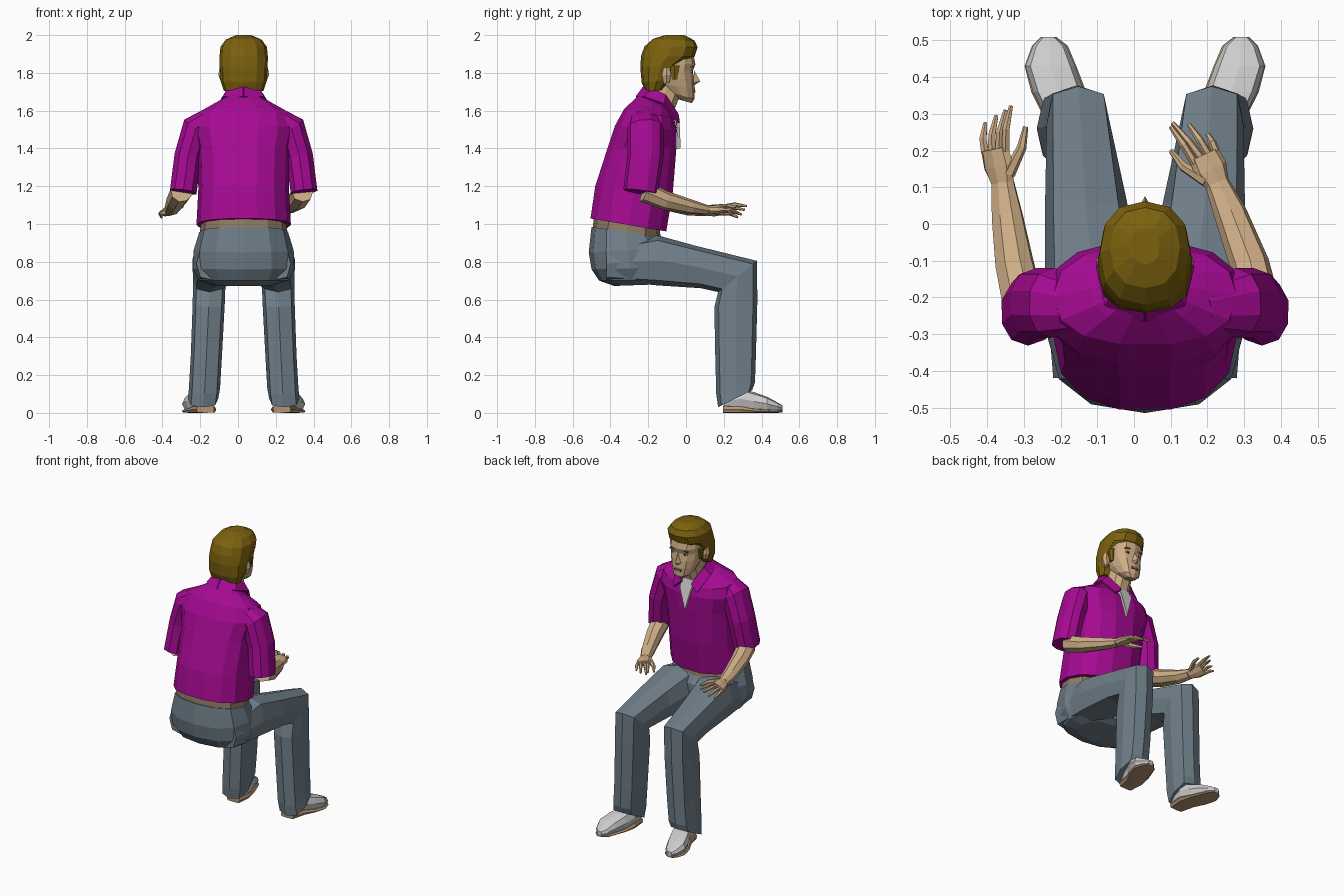
import bpy, bmesh, math
from mathutils import Vector as V

CX = 0.03  # body centre line


def material(name, rgb):
    m = bpy.data.materials.new(name)
    m.diffuse_color = (*rgb, 1)
    return m


SHIRT = material("shirt_purple", (0.38, 0.003, 0.29))
SKIN = material("skin_tan", (0.62, 0.42, 0.24))
HAIR = material("hair_brown", (0.20, 0.12, 0.004))
DENIM = material("denim_blue", (0.16, 0.21, 0.25))
BELT = material("belt_tan", (0.28, 0.20, 0.13))
SOLE = material("sole_tan", (0.45, 0.30, 0.17))
DARK = material("dark_line", (0.03, 0.02, 0.015))
LIP = material("lip_red", (0.35, 0.14, 0.09))


def build(name, verts, faces, mat=None):
    me = bpy.data.meshes.new(name)
    me.from_pydata([tuple(v) for v in verts], [], faces)
    bm = bmesh.new()
    bm.from_mesh(me)
    bmesh.ops.recalc_face_normals(bm, faces=bm.faces)
    bm.to_mesh(me)
    bm.free()
    ob = bpy.data.objects.new(name, me)
    bpy.context.collection.objects.link(ob)
    if mat:
        me.materials.append(mat)
    return ob


def ring(c, a, b, n, p):
    f = lambda t: math.copysign(abs(t) ** p, t) if abs(t) > 1e-6 else 0
    ang = [2 * math.pi * i / n for i in range(n)]
    return [c + a * f(math.cos(t)) + b * f(math.sin(t)) for t in ang]


def skin_rings(name, rings, mat):
    n = len(rings[0])
    faces = [(k * n + i, k * n + (i + 1) % n, (k + 1) * n + (i + 1) % n, (k + 1) * n + i)
             for k in range(len(rings) - 1) for i in range(n)]
    last = (len(rings) - 1) * n
    faces += [tuple(range(n)), tuple(range(last, last + n))]
    return build(name, [v for r in rings for v in r], faces, mat)


def loft(name, secs, mat=None, n=12, p=0.85, s=1):
    """Sections: (y1, z1, y2, z2, x_in, x_out), x measured from the centre line."""
    rings = []
    for y1, z1, y2, z2, xa, xb in secs:
        c = V((CX + s * (xa + xb) / 2, (y1 + y2) / 2, (z1 + z2) / 2))
        rings.append(ring(c, V((s * (xb - xa) / 2, 0, 0)), V((0, (y2 - y1) / 2, (z2 - z1) / 2)), n, p))
    return skin_rings(name, rings, mat)


def body(name, secs, mat, n=12, p=0.85):
    return loft(name, [(*q[:4], -q[4], q[4]) for q in secs], mat, n, p)


def tube(name, pts, sizes, hint, mat, n=8, p=0.9):
    pts = [V(q) for q in pts]
    rings = []
    for i, c in enumerate(pts):
        t = (pts[min(i + 1, len(pts) - 1)] - pts[max(i - 1, 0)]).normalized()
        side = V(hint)
        side = (side - t * side.dot(t)).normalized()
        w, h = sizes[i]
        rings.append(ring(c, side * w, t.cross(side) * h, n, p))
    return skin_rings(name, rings, mat)


def box(name, c, size, mat, tilt=0):
    x, y, z = (d / 2 for d in size)
    vs = [V((i * x, j * y, k * z + tilt * i * x)) + V(c) for i in (-1, 1) for j in (-1, 1) for k in (-1, 1)]
    return build(name, vs, [(0, 1, 3, 2), (4, 5, 7, 6), (0, 1, 5, 4), (2, 3, 7, 6), (0, 2, 6, 4), (1, 3, 7, 5)], mat)


def thicken(ob, t):
    m = ob.modifiers.new("thickness", "SOLIDIFY")
    m.thickness, m.offset = t, 0


# shirt body
body("shirt", [(-.51, 1.03, -.10, .96, .25), (-.485, 1.2, -.065, 1.17, .24),
               (-.42, 1.4, -.047, 1.4, .245), (-.38, 1.52, -.045, 1.5, .275),
               (-.33, 1.61, -.06, 1.56, .25), (-.27, 1.665, -.085, 1.6, .15),
               (-.23, 1.70, -.10, 1.62, .09)], SHIRT, 14)

# open neck with undershirt
neck_panel = build("undershirt", [(CX - .05, -.075, 1.6), (CX + .05, -.075, 1.6), (CX + .04, -.042, 1.54),
                                  (CX, -.036, 1.40), (CX - .04, -.042, 1.54)], [(0, 1, 2, 3, 4)])
thicken(neck_panel, .016)

# collar
for s in (-1, 1):
    inner = [(0, -.225, 1.72), (.08, -.18, 1.715), (.085, -.11, 1.68), (.035, -.045, 1.58)]
    outer = [(0, -.262, 1.67), (.105, -.22, 1.67), (.13, -.12, 1.635), (.085, -.038, 1.535)]
    flap = build("collar", [(CX + s * x, y, z) for x, y, z in inner + outer],
                 [(i, i + 1, i + 5, i + 4) for i in range(3)], SHIRT)
    thicken(flap, .014)

# belt and hips
body("belt", [(-.495, .965, -.13, .90, .235), (-.487, 1.045, -.14, .975, .225)], BELT)
body("hips", [(-.50, .985, -.14, .93, .235), (-.515, .85, -.10, .87, .265),
              (-.50, .76, -.10, .77, .268), (-.46, .70, -.12, .70, .235),
              (-.38, .672, -.16, .68, .16)], DENIM)

for s in (-1, 1):
    # trouser leg, bent at the knee
    loft("trouser_leg", [(-.42, .70, -.42, .88, .05, .25), (-.15, .675, -.15, .94, .01, .272),
                         (.08, .66, .05, .885, .05, .272), (.17, .64, .375, .805, .095, .268),
                         (.15, .56, .378, .6, .10, .27), (.155, .3, .37, .3, .115, .28),
                         (.16, .1, .365, .16, .125, .29), (.17, .03, .35, .12, .135, .295)],
         DENIM, 8, 0.65, s)
    # shoe and sole
    loft("shoe", [(.20, .03, .20, .085, .16, .245), (.29, .02, .29, .13, .15, .27),
                  (.36, .012, .36, .11, .165, .305), (.43, .01, .43, .085, .19, .326),
                  (.485, .01, .485, .055, .215, .305), (.51, .012, .51, .04, .245, .28)],
         None, 8, 0.65, s)
    loft("sole", [(.195, 0, .195, .038, .155, .25), (.29, 0, .29, .036, .145, .275),
                  (.36, 0, .36, .022, .16, .31), (.43, 0, .43, .018, .187, .328),
                  (.485, 0, .485, .015, .21, .308), (.51, .003, .51, .014, .242, .283)],
         SOLE, 8, 0.4, s)
    # short sleeve
    tube("sleeve", [(CX + s * .15, -.23, 1.585), (CX + s * .25, -.215, 1.51),
                    (CX + s * .295, -.215, 1.36), (CX + s * .32, -.24, 1.17)],
         [(.06, .05), (.095, .08), (.095, .075), (.092, .074)], (0, 1, 0), SHIRT, 10)


# forearms and hands
def arm(path, knuckle, thumb_dir, tips, thumb_tip):
    wrist, k, d = V(path[-1]), V(knuckle), V(thumb_dir).normalized()
    tube("forearm", path, [(.058, .056), (.054, .05), (.045, .038), (.034, .026)], d, SKIN)
    tube("palm", [wrist, wrist.lerp(k, .5), k], [(.034, .024), (.047, .022), (.043, .016)], d, SKIN)
    up = (k - wrist).cross(d).normalized()
    up *= math.copysign(1, up.z)
    for i, tip in enumerate(tips):
        base = k + d * (.033 - .022 * i) - (k - wrist) * .1
        mid = base.lerp(V(tip), .5) + up * .012
        tube("finger", [base, mid, tip], [(.012, .012), (.011, .011), (.006, .006)], d, SKIN, 6, 1)
    base = wrist.lerp(k, .25) + d * .025
    mid = base.lerp(V(thumb_tip), .55) + d * .012
    tube("thumb", [base, mid, thumb_tip], [(.02, .018), (.014, .013), (.007, .007)], up, SKIN, 6, 1)


arm([(.34, -.22, 1.17), (.315, -.11, 1.125), (.262, .03, 1.09), (.227, .11, 1.075)],
    (.19, .19, 1.08), (-.75, -.45, .15),
    [(.10, .265, 1.07), (.105, .275, 1.06), (.15, .27, 1.055), (.20, .245, 1.05)], (.10, .20, 1.05))
arm([(-.30, -.22, 1.17), (-.325, -.11, 1.125), (-.345, .02, 1.085), (-.357, .11, 1.07)],
    (-.38, .205, 1.075), (.8, .1, .5),
    [(-.335, .322, 1.095), (-.35, .31, 1.075), (-.375, .295, 1.05), (-.405, .275, 1.035)], (-.295, .265, 1.09))

# neck and head
body("neck", [(-.22, 1.54, -.065, 1.53, .08), (-.20, 1.66, -.06, 1.60, .072),
              (-.18, 1.76, -.02, 1.70, .07)], SKIN, 10)
body("head", [(-.04, 1.66, .03, 1.64, .032), (-.10, 1.70, .045, 1.662, .066),
              (-.15, 1.745, .047, 1.715, .086), (-.17, 1.78, .043, 1.765, .098),
              (-.18, 1.82, .036, 1.81, .105), (-.20, 1.86, .05, 1.845, .107),
              (-.20, 1.93, .035, 1.92, .1)], SKIN)

# hair with swept front
body("hair", [(-.215, 1.70, -.12, 1.71, .105), (-.235, 1.75, -.075, 1.765, .122),
              (-.242, 1.83, -.03, 1.84, .127), (-.238, 1.89, .045, 1.885, .128),
              (-.22, 1.94, .062, 1.935, .123), (-.175, 1.98, .045, 1.972, .095),
              (-.11, 2.0, -.01, 2.0, .04)], HAIR)

# face details
build("nose", [(CX, .042, 1.815), (CX - .02, .04, 1.748), (CX + .02, .04, 1.748), (CX, .076, 1.755),
               (CX, .045, 1.735)], [(0, 1, 3), (0, 3, 2), (1, 4, 3), (2, 3, 4), (0, 2, 4, 1)], SKIN)
box("mouth", (CX, .04, 1.702), (.05, .022, .012), LIP)
for s in (-1, 1):
    x = CX + s * .042
    box("eye_white", (x, .021, 1.808), (.032, .02, .011), None)
    box("iris", (x, .024, 1.808), (.011, .02, .011), DARK)
    box("eyebrow", (x, .03, 1.835), (.046, .02, .009), HAIR, -s * .15)
    loft("sideburn", [(-.09, 1.84, -.03, 1.84, .07, .12), (-.075, 1.765, -.045, 1.765, .08, .107)], HAIR, 6, .8, s)
    loft("ear", [(-.12, 1.74, -.085, 1.75, .09, .118), (-.13, 1.79, -.075, 1.79, .09, .134),
                 (-.12, 1.83, -.085, 1.825, .09, .128)], SKIN, 6, .9, s)
